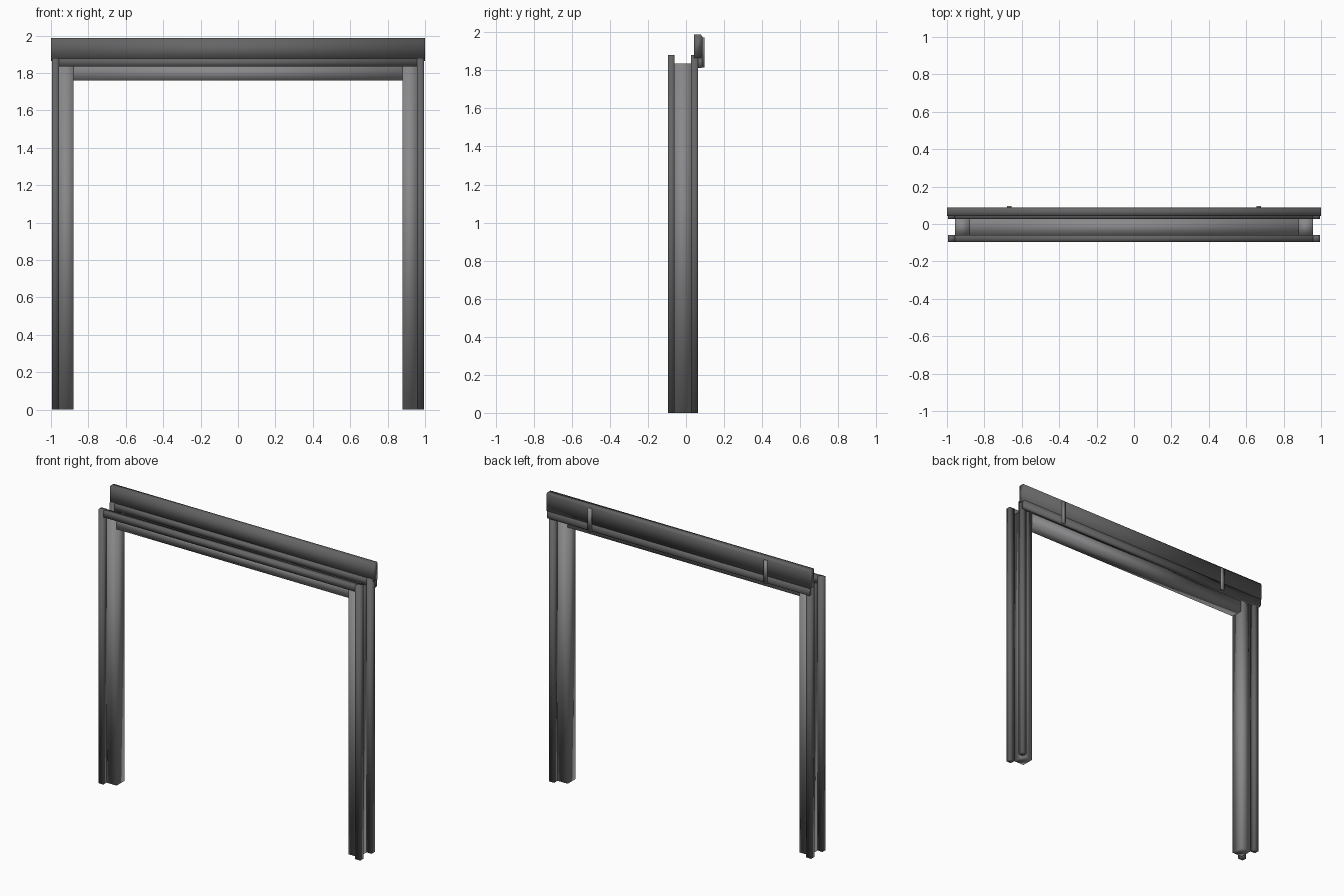
import bpy, bmesh

if "Cube" in bpy.data.objects:
    bpy.data.objects.remove(bpy.data.objects["Cube"])


def material(name, v):
    mat = bpy.data.materials.new(name)
    mat.diffuse_color = (v, v, v * 1.03, 1)
    mat.use_nodes = True
    mat.node_tree.nodes["Principled BSDF"].inputs["Base Color"].default_value = mat.diffuse_color
    return mat


DARK = material("dark_metal", 0.13)
MID = material("grey_metal", 0.25)


def extrude_profile(name, pts, x0, x1, mat):
    """Extrude a closed (y, z) profile along x, with soft shading."""
    bm = bmesh.new()
    face = bm.faces.new([bm.verts.new((x0, y, z)) for y, z in pts])
    out = bmesh.ops.extrude_face_region(bm, geom=[face])
    verts = [g for g in out["geom"] if isinstance(g, bmesh.types.BMVert)]
    bmesh.ops.translate(bm, verts=verts, vec=(x1 - x0, 0, 0))
    bmesh.ops.recalc_face_normals(bm, faces=bm.faces)
    for f in bm.faces:
        f.smooth = True
    me = bpy.data.meshes.new(name)
    bm.to_mesh(me)
    bm.free()
    me.materials.append(mat)
    ob = bpy.data.objects.new(name, me)
    bpy.context.collection.objects.link(ob)
    return ob


def box(name, x, y, z, mat):
    pts = [(y[0], z[0]), (y[1], z[0]), (y[1], z[1]), (y[0], z[1])]
    return extrude_profile(name, pts, x[0], x[1], mat)


def mirror(ob):
    ob.modifiers.new("Mirror", 'MIRROR').use_axis = (True, False, False)


CORE_Y = (-0.06, 0.027)
TRIMS = {"front": (-0.095, -0.06), "back": (0.027, 0.064)}

# Jamb cores and the header core between them
mirror(box("jamb_core", (0.88, 0.957), CORE_Y, (0, 1.835), MID))
box("header_core", (-0.88, 0.88), CORE_Y, (1.76, 1.835), MID)

# Narrow trim frame on the front and back faces
for side, y in TRIMS.items():
    mirror(box(side + "_side_trim", (0.957, 0.995), y, (0, 1.88), DARK))
    box(side + "_head_trim", (-0.957, 0.957), y, (1.835, 1.878), DARK)

# Long hood on the back edge, with a lip that hangs behind the trim
hood = [(0.042, 1.987), (0.079, 1.987), (0.087, 1.975),
        (0.087, 1.865), (0.042, 1.865)]
extrude_profile("hood", hood, -1.0, 1.0, DARK)
lip = [(0.064, 1.865), (0.087, 1.865), (0.087, 1.82), (0.081, 1.812),
       (0.064, 1.812)]
extrude_profile("hood_lip", lip, -0.995, 0.995, DARK)

# Two upright clips on the back of the hood
mirror(box("hood_clip", (0.655, 0.68), (0.08, 0.096), (1.815, 1.972), MID))
